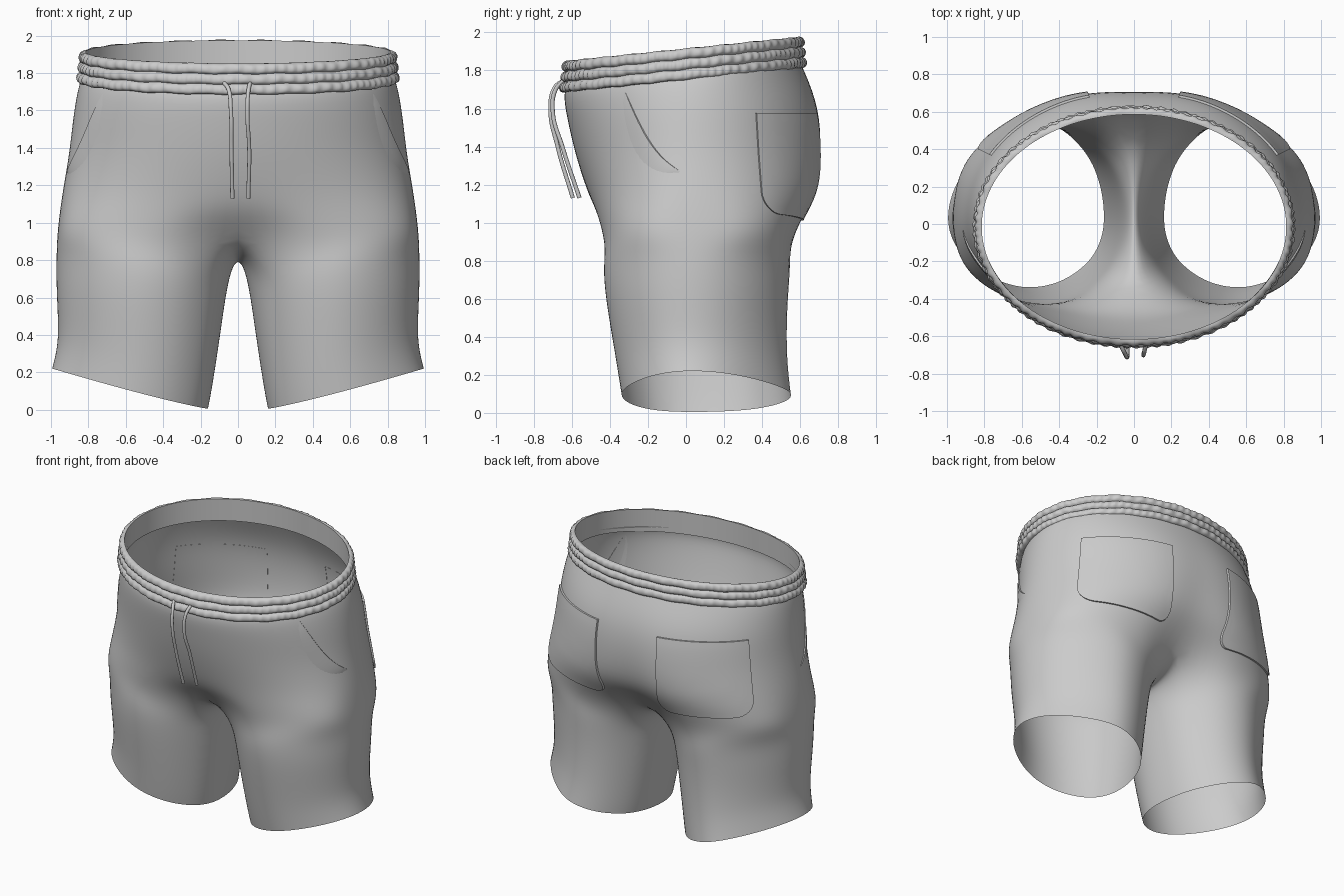
import bpy, bmesh, math
from math import sin, cos, pi, exp
from mathutils import Vector
from mathutils.bvhtree import BVHTree

cube = bpy.data.objects.get("Cube")
if cube:
    bpy.data.objects.remove(cube, do_unlink=True)

# Single cloth colour
cloth = bpy.data.materials.new("grey_cloth")
cloth.use_nodes = True
GREY = (0.6, 0.6, 0.6, 1)
cloth.diffuse_color = GREY
cloth.node_tree.nodes["Principled BSDF"].inputs["Base Color"].default_value = GREY


def make_object(name, bm, angle=40, mirror=False):
    bmesh.ops.recalc_face_normals(bm, faces=bm.faces)
    me = bpy.data.meshes.new(name)
    bm.to_mesh(me)
    bm.free()
    me.shade_smooth()
    me.set_sharp_from_angle(angle=math.radians(angle))
    me.materials.append(cloth)
    ob = bpy.data.objects.new(name, me)
    bpy.context.collection.objects.link(ob)
    if mirror:
        mod = ob.modifiers.new("mirror", 'MIRROR')
        mod.merge_threshold = 0.002
    return ob


def bridge(bm, rows, closed):
    """Quads between consecutive rows of vertices."""
    for r, s in zip(rows, rows[1:]):
        n = len(r)
        for i in range(n if closed else n - 1):
            j = (i + 1) % n
            bm.faces.new((r[i], r[j], s[j], s[i]))


def spow(v, e):
    return math.copysign(abs(v) ** e, v)


# Body: half torso rings that close along the crotch into one leg, mirrored
M, K, MID, WRAP = 17, 6, 0.03, math.radians(50)


def oval(cx, rx, yf, yb, phi, e=1.0, taper=0.0):
    """Ring point; taper narrows the outer side towards the side seam."""
    c, s = spow(cos(phi), e), spow(sin(phi), e)
    narrow = taper * max(0, s)
    depth = (MID - yf) * (1 - narrow / 2) if c > 0 else (yb - MID) * (1 - narrow)
    return cx + rx * s, MID - depth * c


# height, slope, half width, front y, back y, front dent, back dent, squareness
TORSO = [
    (1.79, .10, .832, -.630, .600, 0, 0, 1),
    (1.73, .10, .858, -.650, .628, 0, 0, 1),
    (1.57, .06, .886, -.625, .718, 0, .02, 1),
    (1.38, .02, .905, -.588, .742, 0, .03, 1),
    (1.18, 0, .940, -.528, .728, 0, .05, .92),
    (1.06, 0, .957, -.490, .660, .02, .07, .8),
    (0.94, 0, .970, -.462, .600, .13, .15, .7),
]
# inner x, outer x, front y, back y, inner z, outer z
LEG = [
    (.035, .977, -.445, .562, .750, .83),
    (.065, .978, -.435, .550, .600, .68),
    (.090, .970, -.408, .542, .420, .52),
    (.120, .966, -.378, .545, .220, .38),
    (.143, .984, -.358, .558, .080, .28),
    (.158, 1.00, -.347, .568, .005, .222),
]
bm = bmesh.new()
torso_rows = []
for z, slope, xo, yf, yb, df, db, e in TORSO:
    row = []
    for i in range(M):
        a = pi * i / (M - 1)
        x, y = oval(0, xo, yf, yb, a, e)
        if i in (0, M - 1):
            x = 0
        fall = exp(-(x / .2) ** 2)
        y += df * fall if y < MID else -db * fall
        row.append(bm.verts.new((x, y, z + slope * y)))
    torso_rows.append(row)
bridge(bm, torso_rows, False)

last = torso_rows[-1]
y_front, y_back = last[0].co.y, last[-1].co.y
crotch = []
for k in range(1, K + 1):
    y = y_back + (y_front - y_back) * k / (K + 1)
    crotch.append(bm.verts.new((0, y, .805 + .13 * ((y - .06) / .39) ** 2)))
leg_rows = [last + crotch]
angles = [-WRAP + i * (pi + 2 * WRAP) / (M - 1) for i in range(M)]
angles += [pi + WRAP + k * (pi - 2 * WRAP) / (K + 1) for k in range(1, K + 1)]
for n, (xi, xo, yf, yb, zi, zo) in enumerate(LEG):
    row = []
    for phi in angles:
        x, y = oval((xi + xo) / 2, (xo - xi) / 2, yf, yb, phi, .97, .16 + .03 * n)
        rise = spow((x - xi) / (xo - xi), 1.15)
        row.append(bm.verts.new((x, y, zi + (zo - zi) * rise)))
    leg_rows.append(row)
bridge(bm, leg_rows, True)
body = make_object("shorts_body", bm, 180, mirror=True)
sub = body.modifiers.new("smooth", 'SUBSURF')
sub.levels = sub.render_levels = 2

# Gathered elastic waistband with three puffed rows and a plain lining
SEG, ROWS, STEP = 400, 3, 7
bm = bmesh.new()
loops = []
for s in range(SEG):
    t = 2 * pi * s / SEG
    section = []
    for j in range(ROWS * STEP + 1):
        h = j / (ROWS * STEP)
        r = min(j // STEP, ROWS - 1)
        gather = .8 + .2 * sin(80 * t + 3 * sin(7 * t + 2 * r) + 2 * r)
        puff = .022 * abs(sin(ROWS * pi * h)) ** .5 * gather
        section.append((puff - .018 * h, h + .015 * sin(23 * t + r)))
    section += [(-.032, 1), (-.03, .5), (-.028, 0)]
    loop = []
    for off, h in section:
        x, y = (.846 + off) * sin(t), -.015 - (.633 + off) * cos(t)
        loop.append(bm.verts.new((x, y, 1.752 + .103 * y + .163 * h)))
    loops.append(loop)
bridge(bm, loops + loops[:1], True)
make_object("waistband", bm, 60)

# Surface lookup for parts that lie on the cloth
bpy.context.view_layer.update()
tree = BVHTree.FromObject(body, bpy.context.evaluated_depsgraph_get())


def on_cloth(origin, direction, lift):
    hit, normal, _, _ = tree.ray_cast(Vector(origin), Vector(direction))
    if normal.dot(Vector(direction)) > 0:
        normal = -normal
    return hit + normal * lift


# Back patch pockets with rounded lower corners
bm = bmesh.new()
grid = []
NU, NV = 28, 16
for i in range(NU + 1):
    u = -cos(pi * i / NU)
    a = math.radians(42 + 22.5 * u)
    d = Vector((sin(a), cos(a), 0))
    corner = max(0, (abs(u) - .65) / .35)
    low = 1.01 + .02 * (u + 1) + .11 * (1 - math.sqrt(max(0, 1 - corner ** 2)))
    col = []
    for j in range(NV + 1):
        z = low + (1.575 - low) * j / NV
        col.append(bm.verts.new(on_cloth(d * 3 + Vector((0, 0, z)), -d, .012)))
    grid.append(col)
bridge(bm, grid, False)
rim = bmesh.ops.extrude_edge_only(bm, edges=[e for e in bm.edges if e.is_boundary])
for v in rim["geom"]:
    if isinstance(v, bmesh.types.BMVert):
        v.co -= Vector((v.co.x, v.co.y, 0)).normalized() * .014
make_object("back_pockets", bm, 40, mirror=True)

# Slanted side pocket openings, a lifted lip fading into the cloth
bm = bmesh.new()
strips = []
for i in range(17):
    t = i / 16
    y, z = -.32 + .29 * t, 1.69 - .42 * t - .07 * sin(pi * t)
    swell = .08 + .92 * sin(pi * t) ** .7
    strip = []
    for w, lift in ((0, -.006), (.004, .009), (.06, .007), (.13, -.005)):
        p = (3, y - .8 * w * swell, z - .6 * w * swell)
        strip.append(bm.verts.new(on_cloth(p, (-1, 0, 0), lift * swell)))
    strips.append(strip)
bridge(bm, strips, False)
make_object("side_pocket_lips", bm, 60, mirror=True)


# Drawstring cords hanging from the front of the band
def cord(name, points):
    cu = bpy.data.curves.new(name, 'CURVE')
    cu.dimensions = '3D'
    cu.bevel_depth = .011
    cu.bevel_resolution = 3
    cu.use_fill_caps = True
    sp = cu.splines.new('BEZIER')
    sp.bezier_points.add(len(points) - 1)
    for bp, co in zip(sp.bezier_points, points):
        bp.co = co
        bp.handle_left_type = bp.handle_right_type = 'AUTO'
    cu.materials.append(cloth)
    bpy.context.collection.objects.link(bpy.data.objects.new(name, cu))


cord("right_cord", [(-.075, -.64, 1.75), (-.05, -.69, 1.71), (-.038, -.713, 1.6),
                    (-.035, -.675, 1.4), (-.03, -.595, 1.13)])
cord("left_cord", [(.065, -.64, 1.75), (.055, -.685, 1.7), (.05, -.70, 1.58),
                   (.06, -.65, 1.4), (.055, -.56, 1.13)])
